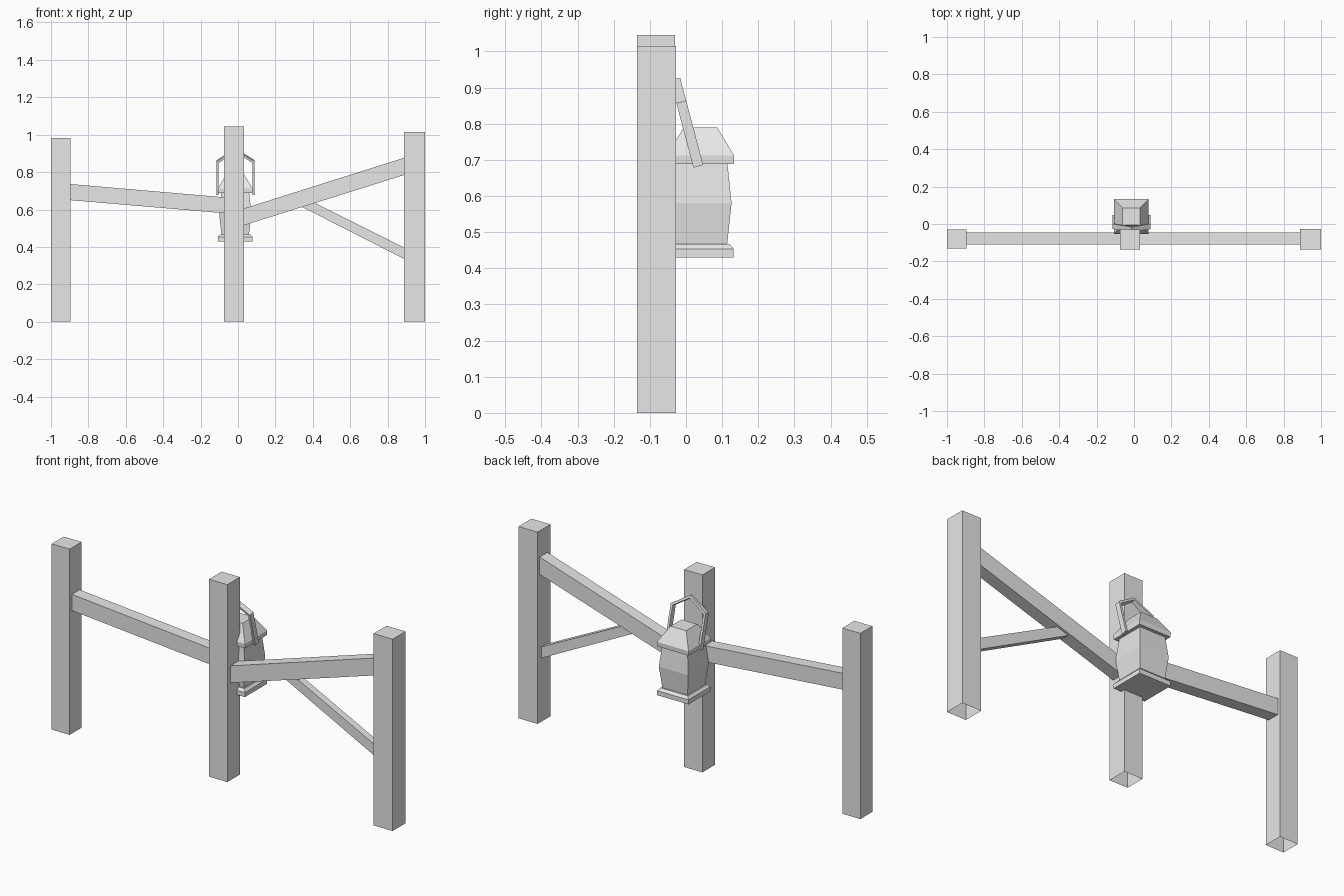
import bpy
import bmesh
from math import radians
from mathutils import Matrix, Vector

cube = bpy.data.objects.get("Cube")
if cube:
    bpy.data.objects.remove(cube, do_unlink=True)

grey = bpy.data.materials.new("light grey")
grey.use_nodes = True
grey.diffuse_color = (0.8, 0.8, 0.8, 1)
grey.node_tree.nodes["Principled BSDF"].inputs["Base Color"].default_value = (0.8, 0.8, 0.8, 1)


def finish(name, bm):
    bmesh.ops.recalc_face_normals(bm, faces=bm.faces)
    mesh = bpy.data.meshes.new(name)
    bm.to_mesh(mesh)
    bm.free()
    mesh.materials.append(grey)
    obj = bpy.data.objects.new(name, mesh)
    bpy.context.collection.objects.link(obj)
    return obj


def prism(name, outline, y0, y1, matrix=Matrix()):
    """Extrude an x-z outline from y0 to y1."""
    bm = bmesh.new()
    face = bm.faces.new([bm.verts.new((x, y0, z)) for x, z in outline])
    out = bmesh.ops.extrude_face_region(bm, geom=[face], use_keep_orig=True)
    verts = [v for v in out["geom"] if isinstance(v, bmesh.types.BMVert)]
    bmesh.ops.translate(bm, verts=verts, vec=(0, y1 - y0, 0))
    bm.transform(matrix)
    return finish(name, bm)


def square_loft(name, centre, rings):
    """Stack square rings given as (half width, height)."""
    bm = bmesh.new()
    cx, cy = centre
    loops = [[bm.verts.new((cx + sx * h, cy + sy * h, z))
              for sx, sy in ((-1, -1), (1, -1), (1, 1), (-1, 1))] for h, z in rings]
    for low, high in zip(loops, loops[1:]):
        for i in range(4):
            j = (i + 1) % 4
            bm.faces.new((low[i], low[j], high[j], high[i]))
    bm.faces.new(loops[0])
    bm.faces.new(loops[-1])
    return finish(name, bm)


def post(name, x0, x1, y0, y1, top):
    """Hollow-bottomed upright."""
    bm = bmesh.new()
    bmesh.ops.create_cube(bm, size=1)
    bmesh.ops.scale(bm, vec=(x1 - x0, y1 - y0, top), verts=bm.verts)
    bmesh.ops.translate(bm, vec=((x0 + x1) / 2, (y0 + y1) / 2, top / 2), verts=bm.verts)
    bottom = [f for f in bm.faces if f.calc_center_median().z < 0.001]
    bmesh.ops.delete(bm, geom=bottom, context="FACES_ONLY")
    return finish(name, bm)


# Fence posts
post("right_post", -1, -0.895, -0.13, -0.03, 0.983)
post("middle_post", -0.075, 0.032, -0.135, -0.03, 1.045)
post("left_post", 0.888, 1, -0.135, -0.027, 1.015)

# Sloping rails and brace
prism("right_rail", [(-0.895, 0.65), (-0.07, 0.58), (-0.07, 0.665), (-0.895, 0.736)], -0.11, -0.045)
prism("left_rail", [(0.03, 0.515), (0.89, 0.785), (0.89, 0.877), (0.03, 0.605)], -0.11, -0.045)
prism("brace", [(0.34, 0.615), (0.89, 0.335), (0.89, 0.395), (0.41, 0.635)], -0.096, -0.058)

# Lantern hung on the back of the middle post
centre = (-0.015, 0.04)
square_loft("lantern_base", centre, [(0.092, 0.43), (0.092, 0.454), (0.08, 0.467)])
square_loft("lantern_body", centre, [(0.073, 0.46), (0.086, 0.58), (0.074, 0.695)])
square_loft("lantern_roof", centre, [(0.092, 0.688), (0.093, 0.712), (0.046, 0.79)])

# Peaked carrying handle, leaning toward the post
half = [(0.102, 0), (0.102, 0.184), (0.09, 0.178), (0.09, 0)]
outer = [(-0.102, 0), (-0.102, 0.184), (0, 0.25), (0.102, 0.184), (0.102, 0)]
inner = [(0.09, 0), (0.09, 0.177), (0, 0.235), (-0.09, 0.177), (-0.09, 0)]
lean = Matrix.Translation(Vector((-0.013, 0.034, 0.682))) @ Matrix.Rotation(radians(14.8), 4, "X")
prism("lantern_handle", outer + inner, -0.014, 0.014, lean)
